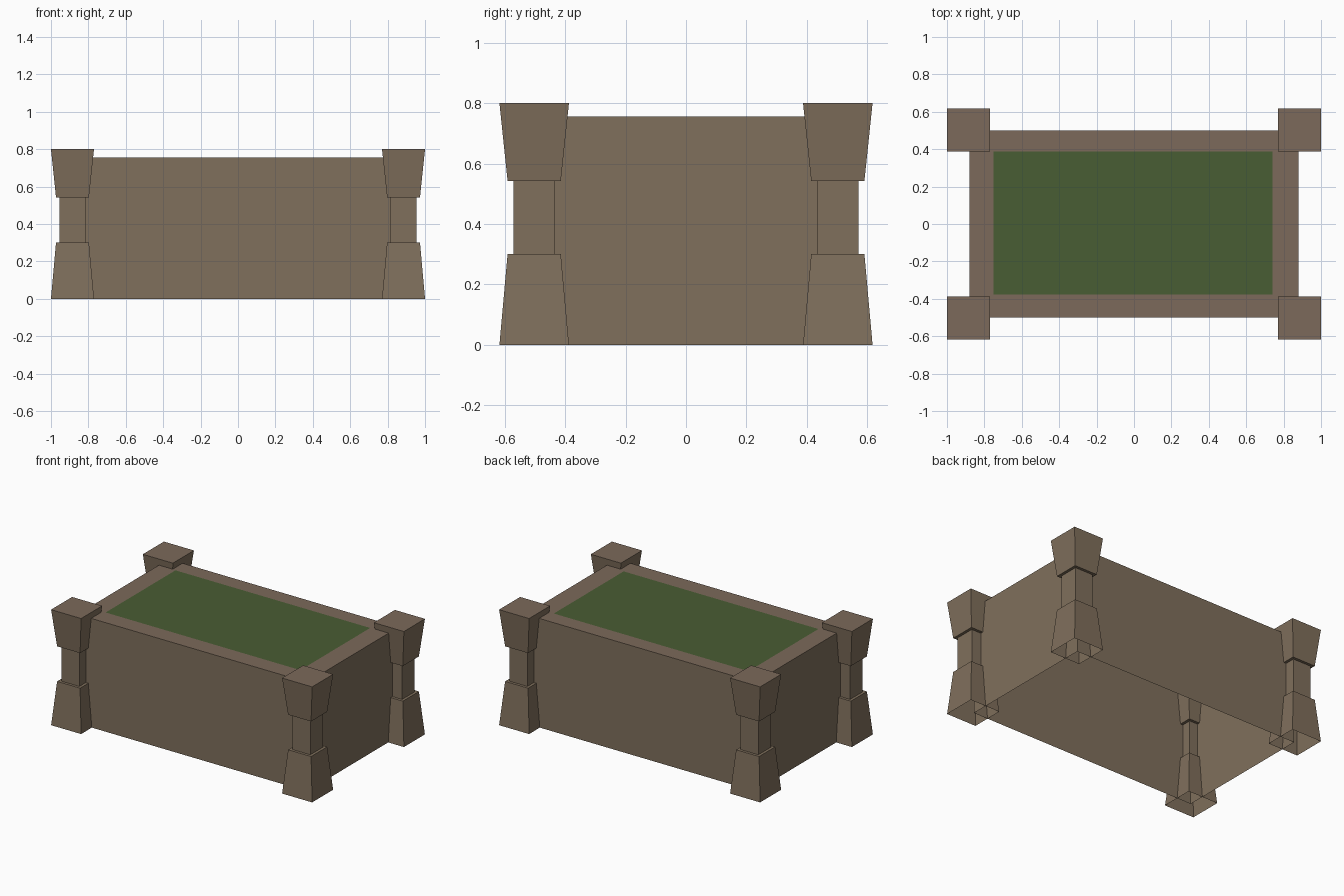
import bpy, bmesh

if "Cube" in bpy.data.objects:
    bpy.data.objects.remove(bpy.data.objects["Cube"])


def material(name, rgb):
    m = bpy.data.materials.new(name)
    m.diffuse_color = (*rgb, 1)
    m.use_nodes = True
    m.node_tree.nodes["Principled BSDF"].inputs["Base Color"].default_value = m.diffuse_color
    return m


STONE = material("brown stone", (0.215, 0.160, 0.107))
RIM = material("reddish brown rim", (0.200, 0.142, 0.103))
MOSS = material("dark green", (0.066, 0.109, 0.033))


def finish(name, bm, mats):
    me = bpy.data.meshes.new(name)
    bm.to_mesh(me)
    bm.free()
    ob = bpy.data.objects.new(name, me)
    for m in mats:
        me.materials.append(m)
    bpy.context.collection.objects.link(ob)
    return ob


def loft(bm, rings):
    """Join equal-length rings of points; returns the last ring's verts."""
    prev = None
    for ring in rings:
        cur = [bm.verts.new(p) for p in ring]
        if prev:
            n = len(cur)
            for i in range(n):
                j = (i + 1) % n
                bm.faces.new((prev[i], prev[j], cur[j], cur[i]))
        prev = cur
    return prev


def square(cx, cy, hx, hy, z):
    return [(cx - hx, cy - hy, z), (cx + hx, cy - hy, z),
            (cx + hx, cy + hy, z), (cx - hx, cy + hy, z)]


# Planter body: four walls and a closed top, open underneath
bm = bmesh.new()
top = loft(bm, [square(0, 0, 0.88, 0.50, z) for z in (0, 0.755)])
lid = bm.faces.new(top)
# green panel cut into the top
bmesh.ops.inset_region(bm, faces=[lid], thickness=0.12, use_even_offset=True)
for v in lid.verts:
    v.co.x = 0.741 if v.co.x > 0 else -0.751
    v.co.y = 0.388 if v.co.y > 0 else -0.376
for f in bm.faces:
    f.normal_update()
    if f.normal.z > 0.5:
        f.material_index = 1
lid.material_index = 2
finish("planter_body", bm, [STONE, RIM, MOSS])

# Corner posts: flared foot, narrow shaft, flared cap, open underneath
PROFILE = [(0.115, 0), (0.088, 0.30), (0.069, 0.30),
           (0.069, 0.543), (0.088, 0.543), (0.115, 0.80)]
for sx, xn in ((-1, "left"), (1, "right")):
    for sy, yn in ((-1, "front"), (1, "back")):
        bm = bmesh.new()
        cap = loft(bm, [square(sx * 0.885, sy * 0.502, h, h, z) for h, z in PROFILE])
        bm.faces.new(cap).material_index = 1
        finish(f"{yn}_{xn}_post", bm, [STONE, RIM])
